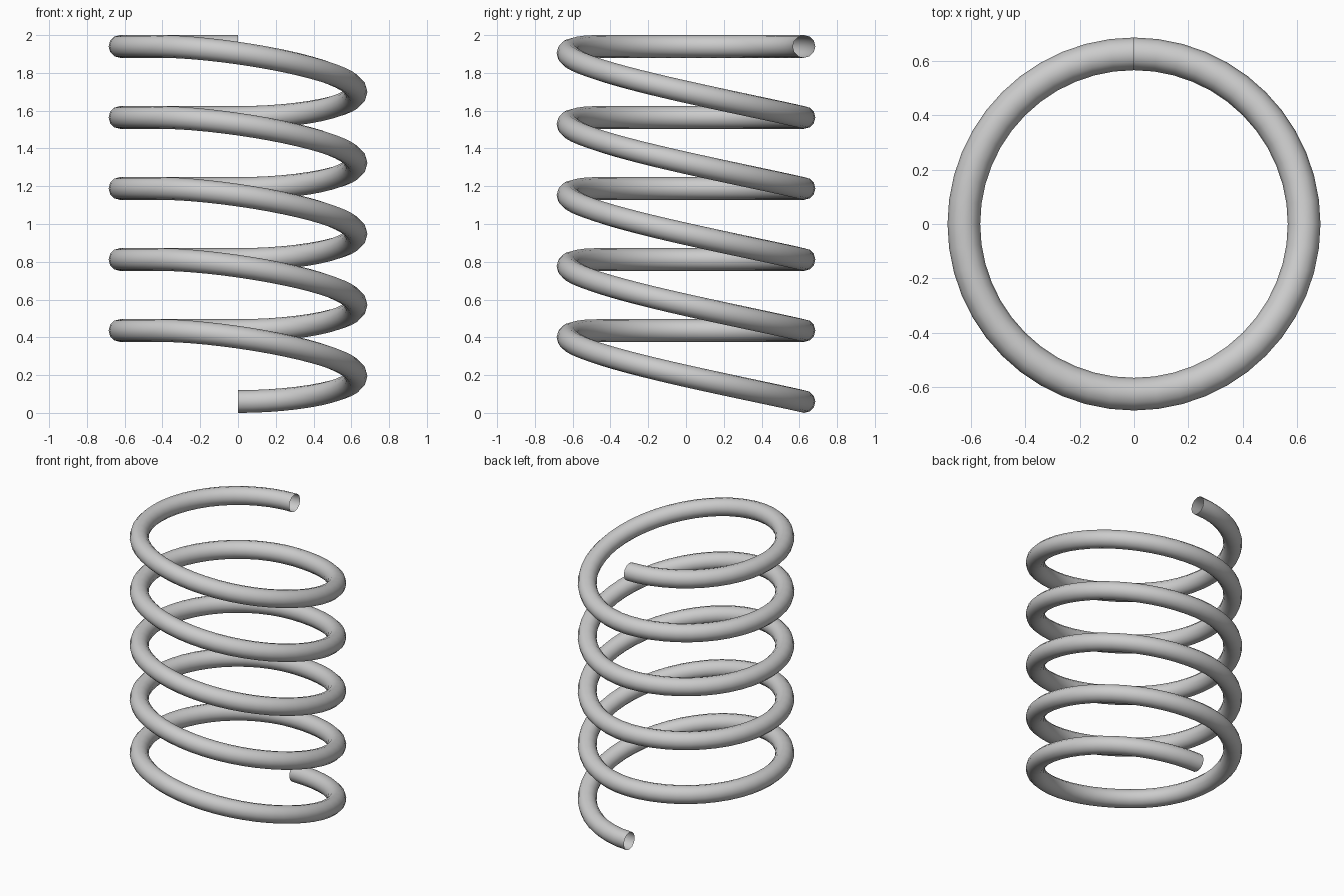
import bpy, bmesh
from math import sin, cos, pi, radians

cube = bpy.data.objects.get("Cube")
if cube:
    bpy.data.objects.remove(cube)

COIL_R, WIRE_R = 0.625, 0.06
TURNS, SEGMENTS, SIDES = 5, 48, 12
PITCH = (2 - 2 * WIRE_R) / TURNS
CLIMB = radians(222)     # part of each turn in which the wire rises

steel = bpy.data.materials.new("steel grey")
steel.use_nodes = True
colour = (0.6, 0.6, 0.6, 1)
steel.diffuse_color = colour
steel.node_tree.nodes["Principled BSDF"].inputs["Base Color"].default_value = colour


def rise(angle):
    t = min(angle / CLIMB, 1)
    return PITCH * t * t * (3 - 2 * t)


# One turn of open tube, clockwise from the back
bm = bmesh.new()
rings = []
for i in range(SEGMENTS + 1):
    a = 2 * pi * i / SEGMENTS
    ring = []
    for j in range(SIDES):
        b = 2 * pi * j / SIDES
        r = COIL_R + WIRE_R * cos(b)
        ring.append(bm.verts.new((r * sin(a), r * cos(a),
                                  WIRE_R + WIRE_R * sin(b) + rise(a))))
    rings.append(ring)
for r0, r1 in zip(rings, rings[1:]):
    for j in range(SIDES):
        k = (j + 1) % SIDES
        bm.faces.new((r0[j], r1[j], r1[k], r0[k]))
bm.normal_update()
# Make the faces point out of the wire
face = min(bm.faces, key=lambda f: f.calc_center_median().z)
if face.normal.z > 0:
    bmesh.ops.reverse_faces(bm, faces=bm.faces[:])

mesh = bpy.data.meshes.new("coil_spring")
bm.to_mesh(mesh)
bm.free()
mesh.materials.append(steel)
spring = bpy.data.objects.new("coil_spring", mesh)
bpy.context.collection.objects.link(spring)
bpy.context.view_layer.objects.active = spring
spring.select_set(True)
bpy.ops.object.shade_smooth()

# Stack the turns into the whole spring
stack = spring.modifiers.new("Turns", 'ARRAY')
stack.count = TURNS
stack.use_relative_offset = False
stack.use_constant_offset = True
stack.constant_offset_displace = (0, 0, PITCH)
stack.use_merge_vertices = True
stack.merge_threshold = 0.001
